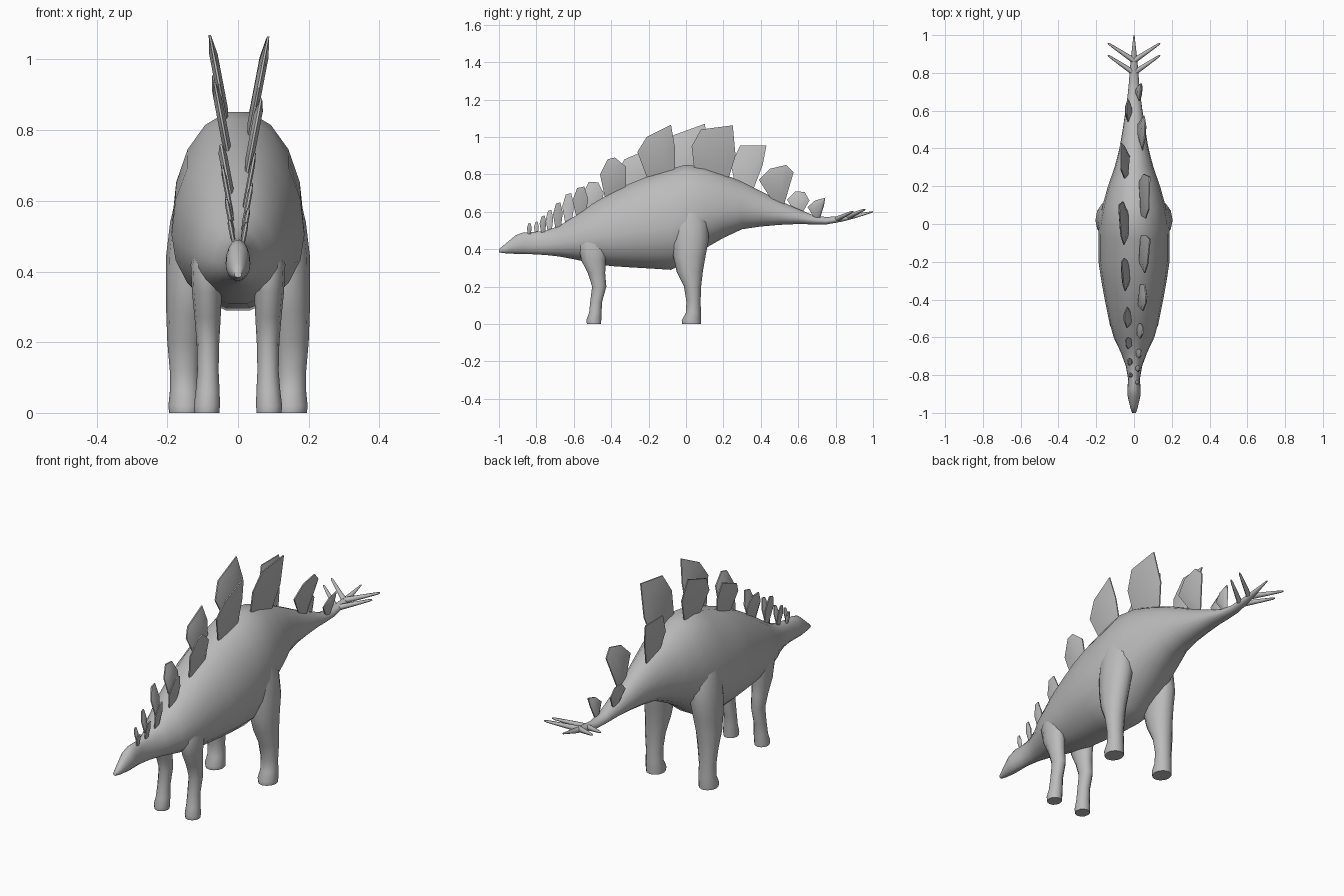
import bpy, bmesh, math
from mathutils import Vector

hide = bpy.data.materials.new("grey_hide")
hide.diffuse_color = (0.5, 0.5, 0.5, 1)


def finish(name, bm, angle=60):
    bmesh.ops.recalc_face_normals(bm, faces=bm.faces)
    me = bpy.data.meshes.new(name)
    bm.to_mesh(me)
    bm.free()
    me.materials.append(hide)
    ob = bpy.data.objects.new(name, me)
    bpy.context.collection.objects.link(ob)
    bpy.ops.object.select_all(action='DESELECT')
    ob.select_set(True)
    bpy.context.view_layer.objects.active = ob
    bpy.ops.object.shade_smooth_by_angle(angle=math.radians(angle))
    return ob


def loft(name, rings, angle=60):
    """Skin a list of point rings and cap both ends."""
    bm = bmesh.new()
    rows = [[bm.verts.new(p) for p in ring] for ring in rings]
    n = len(rows[0])
    for a, b in zip(rows, rows[1:]):
        for i in range(n):
            j = (i + 1) % n
            bm.faces.new((a[i], a[j], b[j], b[i]))
    bm.faces.new(rows[0])
    bm.faces.new(rows[-1])
    return finish(name, bm, angle)


def body_ring(y, w, lo, hi, n=18):
    """Egg-shaped section, widest below the middle."""
    mid = lo + 0.42 * (hi - lo)
    pts = []
    for i in range(n):
        a = 2 * math.pi * i / n
        s = math.sin(a)
        pts.append((w * math.cos(a), y, mid + s * ((hi - mid) if s > 0 else (mid - lo))))
    return pts


# Head, neck, trunk and tail: y, half width, bottom, top
body = [
    (-1.0, .010, .383, .400), (-.97, .020, .378, .425), (-.91, .034, .374, .476),
    (-.87, .035, .374, .490), (-.82, .031, .372, .492), (-.75, .044, .368, .500),
    (-.68, .070, .360, .525), (-.60, .108, .345, .575), (-.50, .135, .322, .645),
    (-.40, .155, .307, .705), (-.30, .173, .300, .755), (-.20, .188, .294, .795),
    (-.08, .188, .286, .835), (.00, .186, .325, .856), (.10, .166, .400, .842),
    (.20, .138, .458, .805), (.30, .103, .505, .763), (.40, .077, .520, .712),
    (.50, .060, .529, .660), (.60, .045, .534, .615), (.68, .034, .532, .582),
    (.75, .027, .532, .572), (.83, .021, .546, .578), (.90, .014, .564, .589),
    (1.0, .003, .596, .603)]
loft("body", [body_ring(*s) for s in body])


# Legs: height, centre x, centre y, radius x, radius y
def legs(name, sections, n=12):
    for side, label in ((1, "right"), (-1, "left")):
        loft(f"{name}_{label}", [
            [(side * (cx + rx * math.cos(2 * math.pi * i / n)),
              cy + ry * math.sin(2 * math.pi * i / n), z) for i in range(n)]
            for z, cx, cy, rx, ry in sections])


legs("front_leg", [
    (.00, .088, -.492, .035, .038), (.02, .088, -.493, .037, .040),
    (.06, .086, -.485, .034, .033), (.12, .085, -.480, .030, .032),
    (.20, .085, -.464, .032, .038), (.27, .086, -.478, .037, .046),
    (.34, .088, -.495, .042, .065), (.42, .090, -.495, .044, .080),
    (.52, .080, -.480, .030, .060)])
legs("hind_leg", [
    (.00, .150, .030, .045, .050), (.02, .150, .029, .047, .052),
    (.06, .150, .040, .043, .040), (.12, .151, .040, .042, .038),
    (.20, .150, .035, .050, .046), (.28, .145, .020, .058, .070),
    (.36, .139, .018, .065, .086), (.44, .135, .022, .069, .098),
    (.54, .125, .020, .067, .100), (.64, .110, .010, .058, .085),
    (.72, .090, .000, .045, .060)])


# Back plates: outline in (y, z), leaning outwards, thicker in the middle
def plate(name, side, pts, thick=.012):
    bm = bmesh.new()
    z0 = min(z for _, z in pts)
    cy = sum(y for y, _ in pts) / len(pts)
    cz = sum(z for _, z in pts) / len(pts)

    def place(y, z, t):
        x = .012 + .06 * max(0, z0 - .5) + .19 * (z - z0)
        return bm.verts.new((side * (x + t), y, z))

    rim = [[place(y, z, s * .003) for y, z in pts] for s in (-1, 1)]
    core = [[place(cy + .6 * (y - cy), cz + .6 * (z - cz), s * thick) for y, z in pts]
            for s in (-1, 1)]
    n = len(pts)
    for i in range(n):
        j = (i + 1) % n
        bm.faces.new((rim[0][i], rim[0][j], rim[1][j], rim[1][i]))
        for k in (0, 1):
            bm.faces.new((rim[k][i], rim[k][j], core[k][j], core[k][i]))
    for k in (0, 1):
        bm.faces.new(core[k])
    finish(name, bm, 50)


R, L = 1, -1
large = [
    (R, [(.69, .56), (.65, .625), (.69, .66), (.745, .675), (.737, .63), (.715, .56)]),
    (L, [(.58, .60), (.54, .665), (.585, .71), (.635, .705), (.66, .66), (.62, .59)]),
    (R, [(.46, .66), (.39, .77), (.45, .83), (.535, .85), (.575, .81), (.525, .64)]),
    (L, [(.26, .76), (.24, .85), (.29, .955), (.43, .955), (.41, .85), (.36, .72)]),
    (R, [(.045, .82), (.03, .95), (.08, 1.04), (.25, 1.062), (.265, .90), (.225, .77)]),
    (L, [(-.06, .81), (-.11, .93), (-.065, 1.01), (.10, 1.07), (.12, .96), (.06, .82)]),
    (R, [(-.20, .76), (-.26, .92), (-.21, 1.0), (-.08, 1.065), (-.06, .95), (-.06, .80)]),
    (L, [(-.31, .72), (-.355, .83), (-.33, .88), (-.20, .935), (-.18, .86), (-.20, .76)]),
    (R, [(-.43, .66), (-.46, .80), (-.42, .88), (-.38, .89), (-.32, .84), (-.32, .73)]),
    (L, [(-.53, .60), (-.55, .70), (-.52, .76), (-.47, .757), (-.44, .70), (-.45, .65)])]
for i, (side, pts) in enumerate(large):
    plate(f"back_plate_{i + 1}", side, pts)

# Small neck plates: centre y, half width, base, tip
neck = [(-.565, .042, .57, .735), (-.63, .032, .54, .70), (-.685, .026, .51, .65),
        (-.73, .020, .495, .61), (-.765, .018, .485, .58), (-.80, .013, .48, .548),
        (-.838, .013, .475, .54)]
shape = [(-.5, 0), (-1, .55), (-.4, .95), (.5, 1), (1, .6), (.6, 0)]
for i, (y, w, lo, hi) in enumerate(neck):
    plate(f"neck_plate_{i + 1}", R if i % 2 == 0 else L,
          [(y + w * u, lo + (hi - lo) * v) for u, v in shape], .007)

# Tail spikes: two mirrored pairs
for label, root, tip in (("front", (.0, .80, .558), (.138, .893, .602)),
                         ("rear", (.0, .865, .572), (.138, .957, .613))):
    for side, hand in ((1, "right"), (-1, "left")):
        a, b = (Vector((side * p[0], p[1], p[2])) for p in (root, tip))
        d = (b - a).normalized()
        u = d.cross(Vector((0, 0, 1))).normalized()
        v = d.cross(u)
        loft(f"tail_spike_{label}_{hand}", [
            [a.lerp(b, t) + r * (u * math.cos(k * math.pi / 3) + v * math.sin(k * math.pi / 3))
             for k in range(6)] for t, r in ((0, .015), (.55, .010), (.93, .006), (1, .003))])
